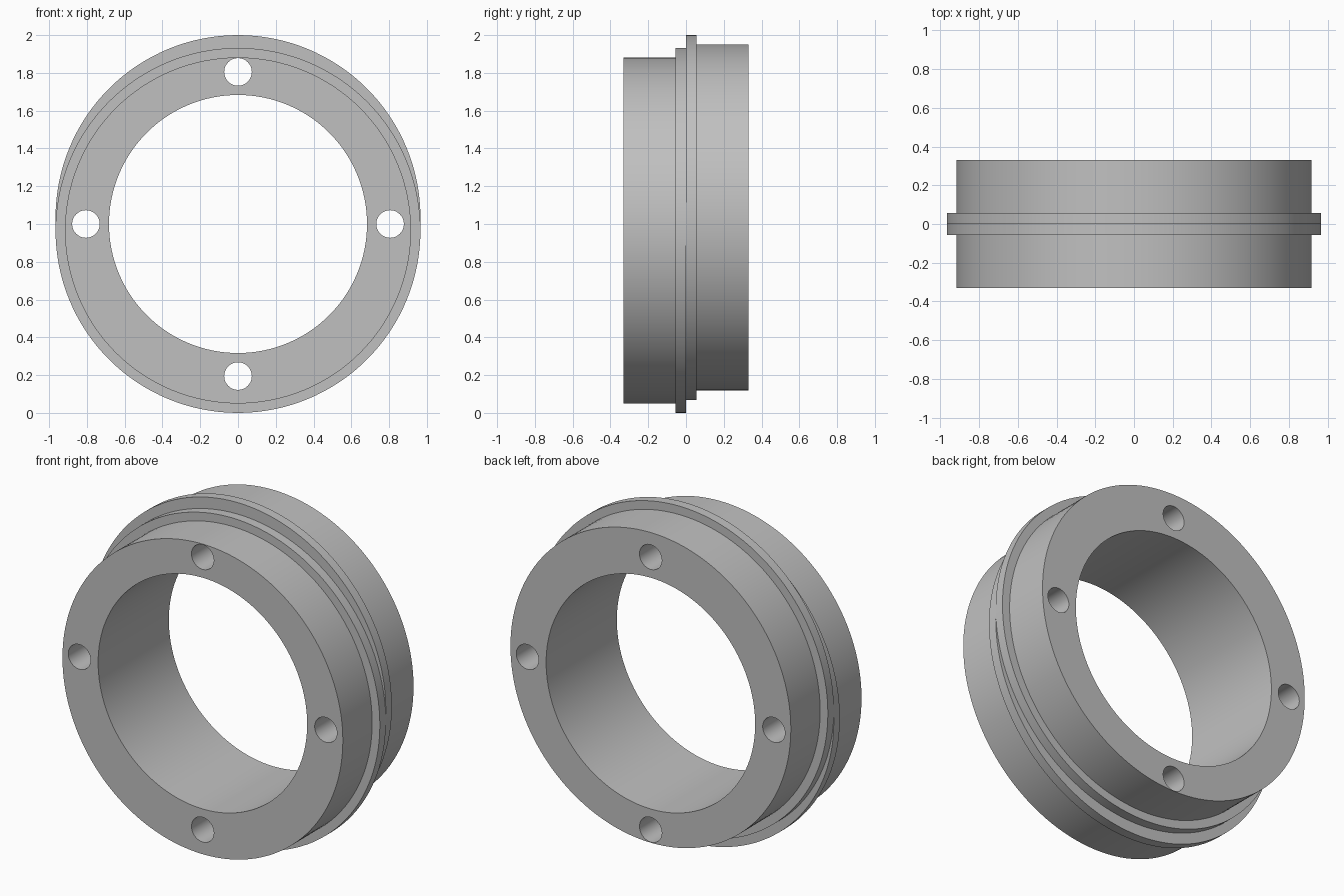
import bpy
import math

cube = bpy.data.objects.get("Cube")
if cube:
    bpy.data.objects.remove(cube, do_unlink=True)

SEGMENTS = 128
BODY_RADIUS, FLANGE_RADIUS, BORE_RADIUS = 0.916, 0.966, 0.683
HOLE_RADIUS, HOLE_CIRCLE = 0.073, 0.805
HALF_DEPTH, FLANGE_DEPTH = 0.33, 0.056
OFFSET = 0.034  # each half is shifted from the common bore axis

grey = bpy.data.materials.new("plain_grey")
grey.use_nodes = True
grey.diffuse_color = (0.53, 0.53, 0.53, 1)
grey.node_tree.nodes["Principled BSDF"].inputs["Base Color"].default_value = (0.53, 0.53, 0.53, 1)


def cylinder(name, radius, y0, y1, x=0, z=1, sides=SEGMENTS):
    """Cylinder along y between two depths."""
    bpy.ops.mesh.primitive_cylinder_add(
        vertices=sides, radius=radius, depth=y1 - y0,
        location=(x, (y0 + y1) / 2, z), rotation=(math.pi / 2, 0, 0))
    obj = bpy.context.object
    obj.name = name
    obj.data.materials.append(grey)
    return obj


def boolean(target, other, operation):
    mod = target.modifiers.new(operation.title(), 'BOOLEAN')
    mod.operation = operation
    mod.solver = 'EXACT'
    mod.object = other
    bpy.context.view_layer.objects.active = target
    bpy.ops.object.modifier_apply(modifier=mod.name)
    bpy.data.objects.remove(other, do_unlink=True)


def ring_half(name, side):
    """Stepped disc on one side of the middle plane, with bore and bolt holes."""
    z = 1 + side * OFFSET
    span = lambda depth: sorted((0, side * depth))
    half = cylinder(name, BODY_RADIUS, *span(HALF_DEPTH), z=z)
    flange = cylinder("flange", FLANGE_RADIUS, *span(FLANGE_DEPTH), z=z)
    boolean(half, flange, 'UNION')
    boolean(half, cylinder("bore_cutter", BORE_RADIUS, -1, 1), 'DIFFERENCE')
    for i in range(4):
        a = i * math.pi / 2
        hole = cylinder("hole_cutter", HOLE_RADIUS, -1, 1, HOLE_CIRCLE * math.cos(a),
                        1 + HOLE_CIRCLE * math.sin(a), 48)
        boolean(half, hole, 'DIFFERENCE')
    bpy.ops.object.select_all(action='DESELECT')
    half.select_set(True)
    bpy.context.view_layer.objects.active = half
    bpy.ops.object.shade_smooth_by_angle(angle=math.radians(30))
    return half


# Two eccentric halves meeting at the middle plane
ring_half("front_ring", -1)
ring_half("back_ring", 1)
